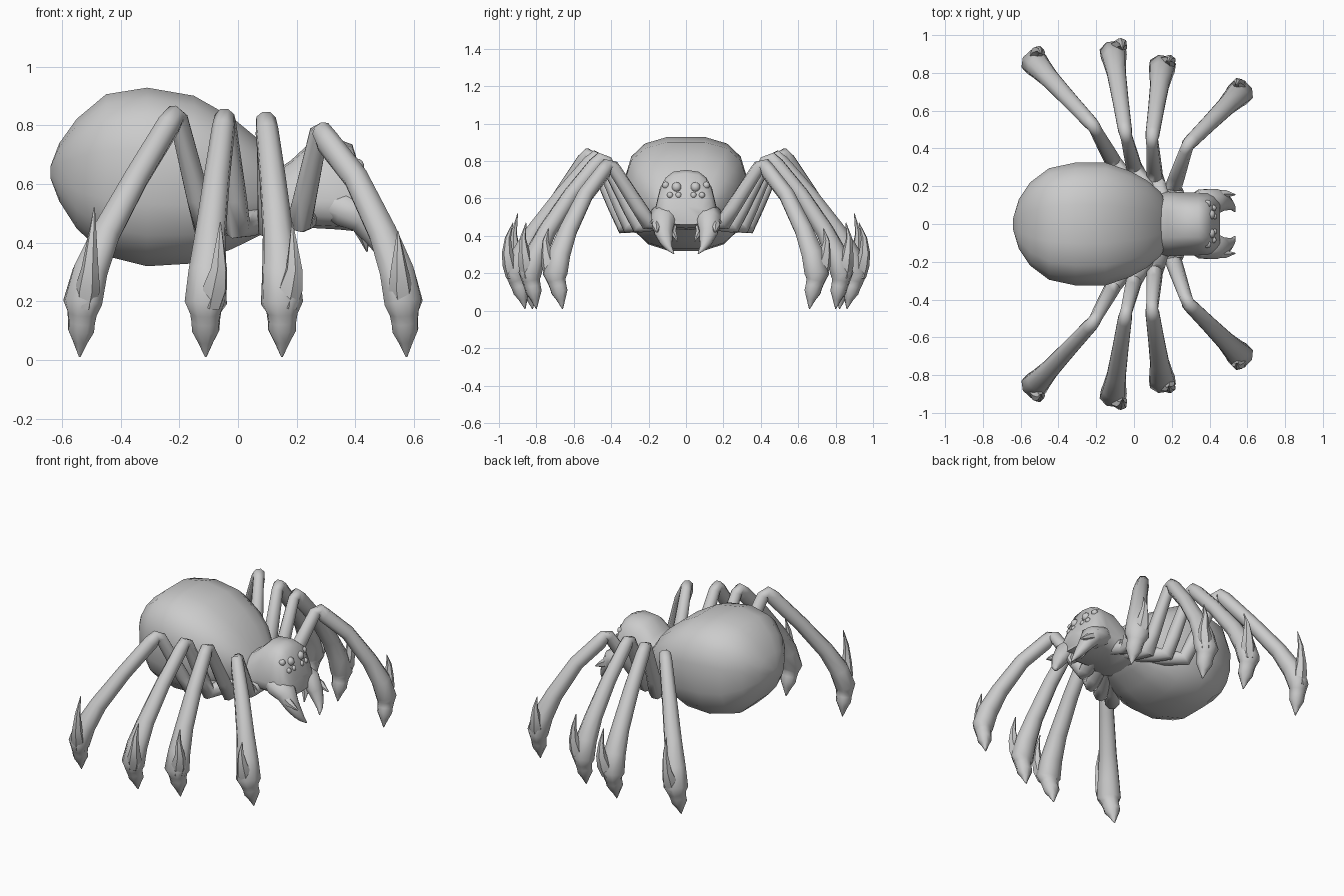
import bpy, bmesh, math
from mathutils import Vector

if "Cube" in bpy.data.objects:
    bpy.data.objects.remove(bpy.data.objects["Cube"], do_unlink=True)

grey = bpy.data.materials.new("plain grey")
grey.use_nodes = True
COLOR = (0.6, 0.6, 0.6, 1)
grey.diffuse_color = COLOR
grey.node_tree.nodes["Principled BSDF"].inputs["Base Color"].default_value = COLOR


def finish(name, bm, angle, mirrored):
    """Turn a bmesh into a smooth shaded, optionally mirrored object."""
    bmesh.ops.recalc_face_normals(bm, faces=bm.faces)
    mesh = bpy.data.meshes.new(name)
    bm.to_mesh(mesh)
    bm.free()
    mesh.materials.append(grey)
    obj = bpy.data.objects.new(name, mesh)
    bpy.context.collection.objects.link(obj)
    if mirrored:
        mod = obj.modifiers.new("Mirror", "MIRROR")
        mod.use_axis = (False, True, False)
        mod.use_mirror_merge = False
    bpy.ops.object.select_all(action="DESELECT")
    obj.select_set(True)
    bpy.context.view_layer.objects.active = obj
    bpy.ops.object.shade_smooth_by_angle(angle=math.radians(angle))


def loft(name, rings, sides, power=2, taper=0, mirrored=False):
    """Skin a row of (centre, side axis, up axis) superellipse rings."""
    bm = bmesh.new()
    loops = []
    for centre, u, v in rings:
        loop = []
        for i in range(sides):
            a = math.tau * (i + 0.5) / sides
            c, s = math.cos(a), math.sin(a)
            c = math.copysign(abs(c) ** (2 / power), c)
            s = math.copysign(abs(s) ** (2 / power), s)
            loop.append(bm.verts.new(centre + u * c * (1 - taper * s) + v * s))
        loops.append(loop)
    for lo, hi in zip(loops, loops[1:]):
        for i in range(sides):
            j = (i + 1) % sides
            bm.faces.new((lo[i], lo[j], hi[j], hi[i]))
    bm.faces.new(loops[0])
    bm.faces.new(loops[-1])
    finish(name, bm, 55, mirrored)


def tube(name, stations, side, sides=8):
    """Mirrored limb along (point, side radius, other radius) stations."""
    pts = [Vector(s[0]) for s in stations]
    rings = []
    for i, (_, a, b) in enumerate(stations):
        t = (pts[min(i + 1, len(pts) - 1)] - pts[max(i - 1, 0)]).normalized()
        up = t.cross(side).normalized()
        rings.append((pts[i], up.cross(t) * a, up * b))
    loft(name, rings, sides, mirrored=True)


def body(name, stations, sides, power, taper):
    """Upright rings along x from (x, bottom, top, half width)."""
    rings = [(Vector((x, 0, (lo + hi) / 2)), Vector((0, w, 0)),
              Vector((0, 0, (hi - lo) / 2))) for x, lo, hi, w in stations]
    loft(name, rings, sides, power, taper)


# Abdomen and head
body("abdomen", [
    (-0.64, 0.62, 0.66, 0.03), (-0.61, 0.54, 0.74, 0.13), (-0.55, 0.445, 0.825, 0.22),
    (-0.45, 0.35, 0.91, 0.295), (-0.31, 0.315, 0.933, 0.325), (-0.15, 0.325, 0.905, 0.325),
    (-0.02, 0.375, 0.83, 0.28), (0.07, 0.42, 0.755, 0.23), (0.14, 0.45, 0.66, 0.17),
    (0.18, 0.48, 0.60, 0.1)], 16, 2.7, -0.05)
body("head", [
    (0.04, 0.45, 0.60, 0.1), (0.12, 0.43, 0.64, 0.15), (0.18, 0.44, 0.68, 0.16),
    (0.25, 0.45, 0.745, 0.155), (0.34, 0.445, 0.753, 0.155), (0.39, 0.44, 0.735, 0.155),
    (0.42, 0.45, 0.64, 0.15), (0.455, 0.46, 0.56, 0.12)], 14, 3, 0.24)

# Eyes
for i, (x, y, z, r) in enumerate([(0.405, 0.05, 0.66, 0.027), (0.39, 0.108, 0.67, 0.02),
                                  (0.423, 0.04, 0.617, 0.017), (0.42, 0.085, 0.617, 0.017)]):
    bm = bmesh.new()
    bmesh.ops.create_uvsphere(bm, u_segments=10, v_segments=7, radius=r)
    bmesh.ops.translate(bm, verts=bm.verts, vec=(x, y, z))
    finish(f"eye_pair_{i + 1}", bm, 60, True)

# Jaws, fangs and feelers
Y = Vector((0, 1, 0))
tube("jaw", [((0.30, 0.10, 0.53), 0.05, 0.04), ((0.36, 0.115, 0.515), 0.075, 0.065),
             ((0.43, 0.12, 0.485), 0.07, 0.062), ((0.47, 0.12, 0.42), 0.052, 0.042),
             ((0.50, 0.105, 0.37), 0.036, 0.03), ((0.52, 0.09, 0.335), 0.018, 0.018),
             ((0.535, 0.065, 0.305), 0.003, 0.003)], Y)
tube("inner_fang", [((0.41, 0.075, 0.47), 0.03, 0.03), ((0.43, 0.07, 0.42), 0.02, 0.02),
                    ((0.44, 0.045, 0.37), 0.003, 0.003)], Y, 6)
tube("feeler", [((0.42, 0.15, 0.48), 0.03, 0.03), ((0.48, 0.16, 0.45), 0.024, 0.024),
                ((0.535, 0.155, 0.42), 0.004, 0.004)], Y, 6)

# Legs: hip, elbow, knee, foot, toe tip, heel, spike tip
LEGS = {
    "front_leg": ((0.24, 0.08, 0.5), (0.21, 0.2, 0.47), (0.285, 0.42, 0.815),
                  (0.565, 0.70), (0.575, 0.66), (0.55, 0.745), (0.545, 0.735, 0.44)),
    "second_leg": ((0.17, 0.08, 0.5), (0.11, 0.25, 0.45), (0.095, 0.455, 0.85),
                   (0.15, 0.835), (0.15, 0.80), (0.192, 0.865), (0.185, 0.855, 0.47)),
    "third_leg": ((0.13, 0.08, 0.5), (0.0, 0.3, 0.45), (-0.045, 0.48, 0.86),
                  (-0.11, 0.91), (-0.11, 0.86), (-0.065, 0.955), (-0.06, 0.925, 0.47)),
    "rear_leg": ((0.09, 0.08, 0.5), (-0.11, 0.33, 0.45), (-0.215, 0.52, 0.87),
                 (-0.53, 0.86), (-0.54, 0.82), (-0.505, 0.915), (-0.49, 0.90, 0.52)),
}
# Shin: share of the way out, height, side radius, other radius
SHIN = [(0.07, 0.78, 0.04, 0.045), (0.42, 0.62, 0.046, 0.044), (0.75, 0.43, 0.054, 0.05),
        (0.92, 0.3, 0.066, 0.06), (1.0, 0.195, 0.075, 0.062)]
# Toe: share from foot to tip, height, radius
TOE = [(0.2, 0.16, 0.055), (0.4, 0.13, 0.05), (0.6, 0.1, 0.049),
       (0.8, 0.06, 0.027), (1.0, 0.01, 0.003)]
for name, (hip, elbow, knee, foot, tip, heel, spike) in LEGS.items():
    hip, elbow, knee, spike = map(Vector, (hip, elbow, knee, spike))
    foot, tip, heel = (Vector((*p, 0)) for p in (foot, tip, heel))
    out = foot - Vector((knee.x, knee.y, 0))
    side = Vector((out.y, -out.x, 0)).normalized()
    stations = [(hip, 0.045, 0.045), (hip.lerp(elbow, 0.7), 0.045, 0.045),
                (elbow, 0.045, 0.045), (elbow.lerp(knee, 0.25), 0.042, 0.042),
                (elbow.lerp(knee, 0.88), 0.033, 0.036), (knee - Vector((0, 0, 0.035)), 0.036, 0.036)]
    for share, z, a, b in SHIN:
        p = knee + out * share
        p.z = z + (knee.z - 0.85) * (z > 0.7)
        stations.append((p, a, b))
    for share, z, r in TOE:
        p = foot.lerp(tip, share)
        p.z = z
        stations.append((p, r, r * 0.9))
    tube(name, stations, side)

    # Curved spike rising from the heel
    root = foot.lerp(heel, 0.4) + Vector((0, 0, 0.18))
    bend = heel + Vector((0, 0, 0.31))
    tube(name + "_spike", [(root, 0.035, 0.035), (root.lerp(bend, 0.5), 0.045, 0.04),
                           (bend, 0.03, 0.03), (bend.lerp(spike, 0.5) + Vector((0, 0.012, 0)), 0.016, 0.016),
                           (spike, 0.002, 0.002)], side, 6)
